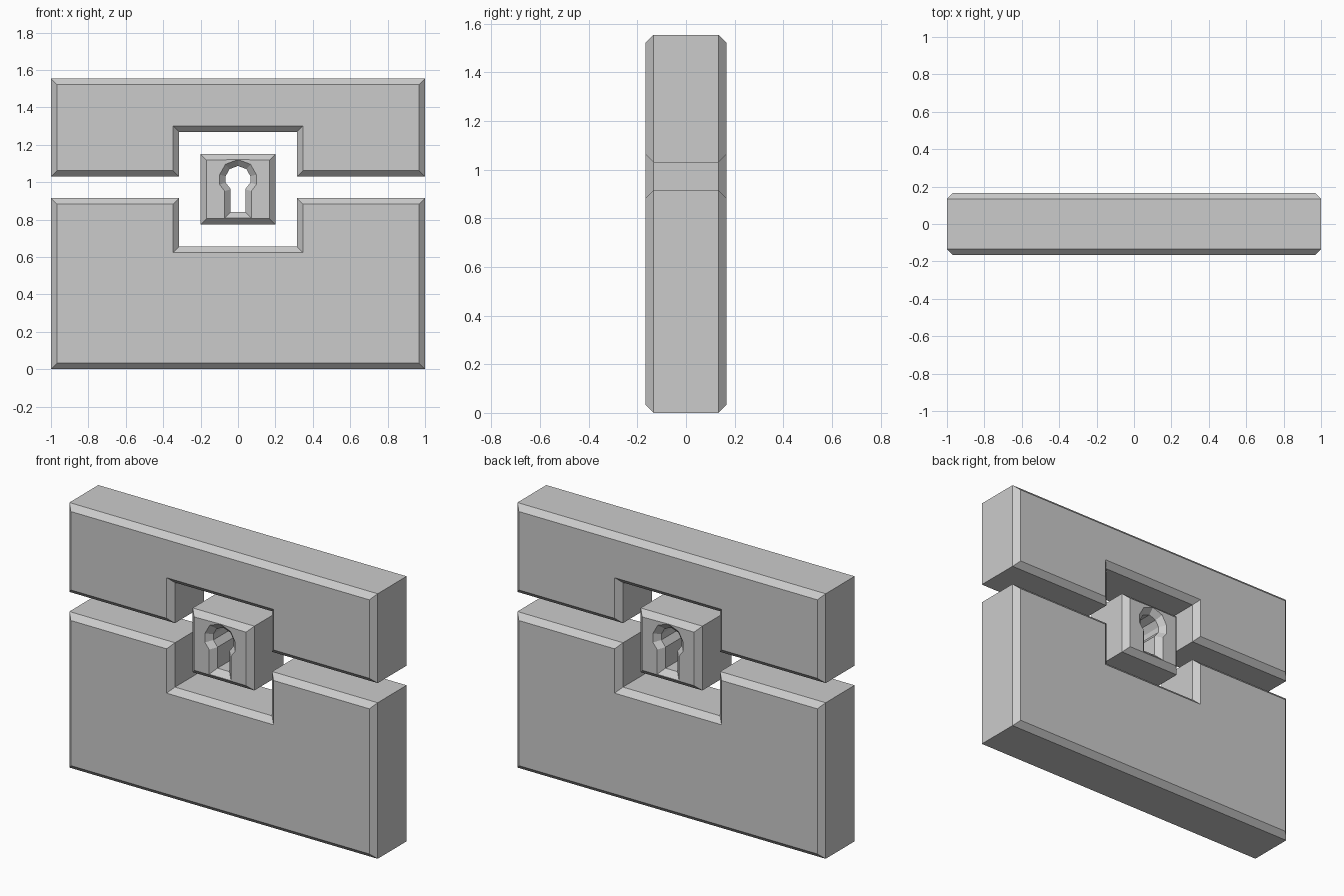
import bpy, bmesh
from mathutils import Vector

if "Cube" in bpy.data.objects:
    bpy.data.objects.remove(bpy.data.objects["Cube"])

CHAMFER = 0.032
WALL = 0.134               # half depth of the straight walls
FACE = WALL + CHAMFER      # half depth at the flat faces


def mirrored(half):
    """Close a right-hand half profile with its left-hand mirror."""
    return half + [(-x, z) for x, z in reversed(half) if x > 0]


def offset(loop, d):
    """Mitred offset: positive d moves towards the left of the path."""
    pts = [Vector(p) for p in loop]
    out = []
    for i, p in enumerate(pts):
        a = (p - pts[i - 1]).normalized()
        b = (pts[(i + 1) % len(pts)] - p).normalized()
        na, nb = Vector((-a.y, a.x)), Vector((-b.y, b.x))
        out.append(p + (na + nb) * d / (1 + na.dot(nb)))
    return out


def plate(name, outline, hole=None):
    """Extruded profile with chamfered front and back rims."""
    bm = bmesh.new()
    caps = {-FACE: [], FACE: []}
    for loop, d in ((outline, CHAMFER), (hole, -CHAMFER)):
        if not loop:
            continue
        inner = offset(loop, d)
        rings = [[bm.verts.new((p[0], y, p[1])) for p in prof]
                 for prof, y in ((inner, -FACE), (loop, -WALL), (loop, WALL), (inner, FACE))]
        n = len(loop)
        for r, s in zip(rings, rings[1:]):
            for i in range(n):
                j = (i + 1) % n
                bm.faces.new((r[i], r[j], s[j], s[i]))
        for ring, y in ((rings[0], -FACE), (rings[3], FACE)):
            caps[y] += [bm.edges.get((ring[i], ring[(i + 1) % n])) for i in range(n)]
    for y, edges in caps.items():
        bmesh.ops.triangle_fill(bm, edges=edges, use_beauty=True, normal=(0, 1 if y > 0 else -1, 0))
    bmesh.ops.recalc_face_normals(bm, faces=bm.faces[:])
    mesh = bpy.data.meshes.new(name)
    bm.to_mesh(mesh)
    bm.free()
    obj = bpy.data.objects.new(name, mesh)
    bpy.context.collection.objects.link(obj)
    return obj


# Lower body with the notch in its top edge
plate("lower_body", mirrored([(1, 0), (1, 0.915), (0.315, 0.915), (0.315, 0.655)]))

# Upper body with the notch in its bottom edge
plate("upper_body", mirrored([(0.315, 1.268), (0.315, 1.03), (1, 1.03), (1, 1.554)]))

# Lock block pierced by a keyhole
plate("keyhole_block",
      mirrored([(0.2, 0.773), (0.2, 1.15)]),
      mirrored([(0.039, 0.84), (0.039, 0.963), (0.066, 0.998), (0.066, 1.032),
                (0.045, 1.07), (0, 1.087)]))
